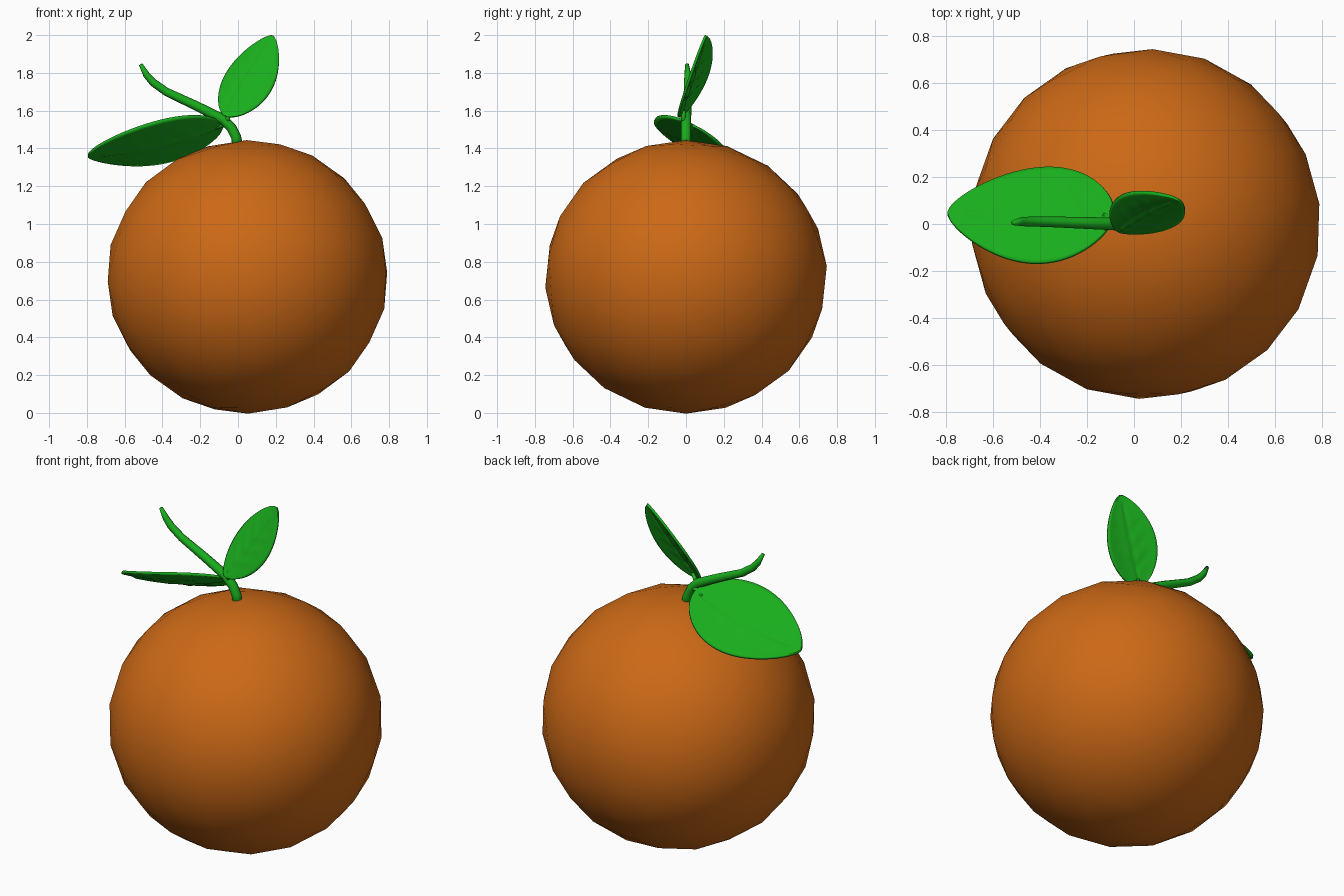
import bpy, bmesh, math
from mathutils import Vector

if "Cube" in bpy.data.objects:
    bpy.data.objects.remove(bpy.data.objects["Cube"])


def material(name, rgb):
    m = bpy.data.materials.new(name)
    m.diffuse_color = (*rgb, 1)
    m.use_nodes = True
    m.node_tree.nodes["Principled BSDF"].inputs["Base Color"].default_value = m.diffuse_color
    return m


peel = material("peel", (0.60, 0.14, 0.008))
green = material("green", (0.01, 0.42, 0.012))


def finish(obj, mat):
    obj.data.materials.append(mat)
    for p in obj.data.polygons:
        p.use_smooth = True


def mesh_object(name, bm, mat):
    bmesh.ops.recalc_face_normals(bm, faces=bm.faces)
    me = bpy.data.meshes.new(name)
    bm.to_mesh(me)
    bm.free()
    obj = bpy.data.objects.new(name, me)
    bpy.context.collection.objects.link(obj)
    finish(obj, mat)
    return obj


def skin_rings(bm, rings, closed):
    for a, b in zip(rings, rings[1:]):
        n = len(a)
        for i in range(n if closed else n - 1):
            j = (i + 1) % n
            bm.faces.new((a[i], a[j], b[j], b[i]))


def leaf(name, base, tip, side, half, sag, cup, power, nu=36, nv=18):
    """Cupped leaf with a midrib crease and engraved side veins."""
    base, tip = Vector(base), Vector(tip)
    axis = tip - base
    d = axis.normalized()
    w = Vector(side)
    w = (w - d * w.dot(d)).normalized()
    n = w.cross(d)
    bm = bmesh.new()
    rows = []
    for i in range(nu + 1):
        t = (1 - math.cos(math.pi * i / nu)) / 2
        width = half * max(0, math.sin(math.pi * t ** power)) ** 0.65
        row = []
        for k in range(nv + 1):
            v = 2 * k / nv - 1
            h = cup * v * v * width / half - sag * math.sin(math.pi * t)
            if 0.06 < t < 0.9:
                h -= 0.007 * math.exp(-(v / 0.08) ** 2)
            for t0 in (0.2, 0.38, 0.56):
                if abs(v) < 0.65:
                    h -= 0.005 * math.exp(-((t - t0 - 0.22 * abs(v)) / 0.018) ** 2)
            row.append(bm.verts.new(base + axis * t + w * (v * width) + n * h))
        rows.append(row)
    skin_rings(bm, rows, False)
    bmesh.ops.remove_doubles(bm, verts=bm.verts, dist=0.0008)
    obj = mesh_object(name, bm, green)
    s = obj.modifiers.new("thickness", "SOLIDIFY")
    s.thickness = 0.014
    s.offset = 0
    return obj


def tube(name, points, radii, sides=8):
    pts = [Vector(p) for p in points]
    bm = bmesh.new()
    rings = []
    for i, p in enumerate(pts):
        d = (pts[min(i + 1, len(pts) - 1)] - pts[max(i - 1, 0)]).normalized()
        u = Vector((0, 1, 0))
        u = (u - d * u.dot(d)).normalized()
        v = d.cross(u)
        rings.append([bm.verts.new(p + radii[i] * (u * math.cos(a) + v * math.sin(a)))
                      for a in (2 * math.pi * k / sides for k in range(sides))])
    skin_rings(bm, rings, True)
    bm.faces.new(rings[0])
    bm.faces.new(rings[-1])
    return mesh_object(name, bm, green)


# Fruit: coarse smooth-shaded ball, slightly turned
bpy.ops.mesh.primitive_ico_sphere_add(subdivisions=3, radius=1, location=(0.05, 0, 0.72),
                                      rotation=(0.15, 0.2, 0.3))
fruit = bpy.context.object
fruit.name = "fruit"
bpy.ops.object.transform_apply(location=False, rotation=True, scale=False)
fruit.scale = (0.745, 0.748, 0.724)
finish(fruit, peel)

# Stem and the short stalks to the leaves
tube("stem", [(0.0, 0, 1.40), (-0.01, 0, 1.46), (-0.035, 0, 1.51), (-0.08, 0, 1.555),
              (-0.22, 0.005, 1.625), (-0.38, 0.01, 1.70), (-0.45, 0.01, 1.75),
              (-0.485, 0.01, 1.79), (-0.515, 0.005, 1.845)],
     [0.028, 0.027, 0.027, 0.027, 0.025, 0.022, 0.021, 0.018, 0.010])
tube("side_leaf_stalk", [(-0.04, 0, 1.52), (-0.08, 0.02, 1.525), (-0.13, 0.04, 1.505)],
     [0.015, 0.013, 0.009])
tube("upper_leaf_stalk", [(-0.06, 0, 1.53), (-0.055, -0.015, 1.56), (-0.035, -0.01, 1.60)],
     [0.015, 0.013, 0.009])

# Leaves
leaf("side_leaf", (-0.085, 0.04, 1.52), (-0.795, 0.05, 1.36), (0, 0.40, -0.22),
     0.232, 0.03, 0.015, 0.82)
leaf("upper_leaf", (-0.065, -0.03, 1.57), (0.185, 0.105, 1.995), (-0.22, 0.12, 0.10),
     0.14, -0.01, 0.02, 0.88)
